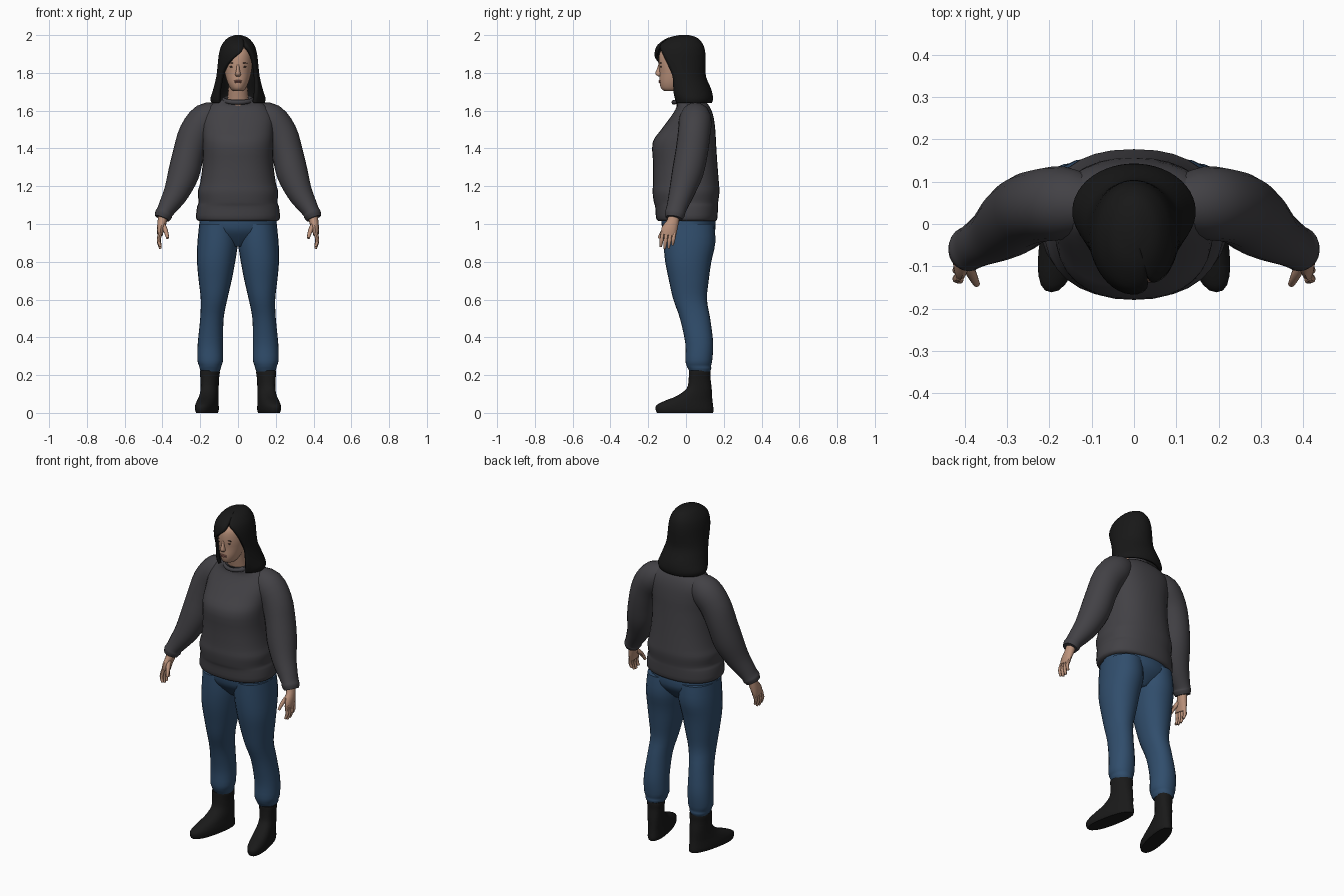
import bpy, bmesh, math
from mathutils import Vector


def material(name, rgb):
    m = bpy.data.materials.new(name)
    m.diffuse_color = (*rgb, 1)
    return m


SKIN = material("skin", (0.50, 0.29, 0.20))
HAIR = material("black hair", (0.009, 0.009, 0.009))
KNIT = material("charcoal knit", (0.055, 0.053, 0.060))
DENIM = material("blue denim", (0.030, 0.075, 0.150))
LEATHER = material("black leather", (0.010, 0.010, 0.010))
LIPS = material("lips", (0.33, 0.14, 0.11))
EYES = material("dark eyes", (0.05, 0.03, 0.025))


def smooth_rows(rows, sub):
    """Catmull-Rom interpolation between the rows of a profile."""
    out = []
    for i in range(len(rows) - 1):
        p = [rows[max(0, min(len(rows) - 1, i + k))] for k in (-1, 0, 1, 2)]
        for s in range(sub):
            t = s / sub
            out.append([0.5 * (2 * b + (c - a) * t + (2 * a - 5 * b + 4 * c - d) * t * t
                               + (3 * b - a - 3 * c + d) * t ** 3)
                        for a, b, c, d in zip(*p)])
    return out + [list(rows[-1])]


def finish(name, bm, mat, mirror=False, angle=45):
    bmesh.ops.recalc_face_normals(bm, faces=bm.faces)
    me = bpy.data.meshes.new(name)
    bm.to_mesh(me)
    bm.free()
    me.materials.append(mat)
    me.shade_smooth()
    me.set_sharp_from_angle(angle=math.radians(angle))
    ob = bpy.data.objects.new(name, me)
    bpy.context.collection.objects.link(ob)
    if mirror:
        ob.modifiers.new("mirror", 'MIRROR')
    return ob


def skin_rings(bm, rings, closed=True, caps=True):
    vs = [[bm.verts.new(p) for p in r] for r in rings]
    n = len(vs[0])
    for a, b in zip(vs, vs[1:]):
        for i in range(n if closed else n - 1):
            j = (i + 1) % n
            bm.faces.new((a[i], a[j], b[j], b[i]))
    if caps:
        bm.faces.new(vs[0])
        bm.faces.new(vs[-1])


def loft(name, rows, mat, n=24, sub=3, power=2.0, shear=0.0, mirror=False):
    """Level rings; each row is (x, y, z, rx, ry)."""
    rings = []
    for x, y, z, rx, ry in smooth_rows(rows, sub):
        ring = []
        for i in range(n):
            a = 2 * math.pi * i / n
            c, s = math.cos(a), math.sin(a)
            py = y + ry * math.copysign(abs(s) ** (2 / power), s)
            px = x + rx * math.copysign(abs(c) ** (2 / power), c) - shear * (py - 0.08)
            ring.append((px, py, z))
        rings.append(ring)
    bm = bmesh.new()
    skin_rings(bm, rings)
    return finish(name, bm, mat, mirror)


def tube_rings(rows, n, sub):
    """Rings square to a path; each row is (x, y, z, r across, r along y)."""
    pts = smooth_rows(rows, sub)
    rings = []
    for k, p in enumerate(pts):
        t = Vector(pts[min(k + 1, len(pts) - 1)][:3]) - Vector(pts[max(k - 1, 0)][:3])
        t.normalize()
        u = Vector((0, 1, 0)).cross(t).normalized()
        v = t.cross(u)
        rings.append([Vector(p[:3]) + u * p[3] * math.cos(2 * math.pi * i / n)
                      + v * p[4] * math.sin(2 * math.pi * i / n) for i in range(n)])
    return rings


def blob(name, loc, size, mat, mirror=False, tilt=0):
    bm = bmesh.new()
    bmesh.ops.create_uvsphere(bm, u_segments=12, v_segments=8, radius=1)
    ct, st = math.cos(tilt), math.sin(tilt)
    for v in bm.verts:
        x, y, z = v.co.x * size[0], v.co.y * size[1], v.co.z * size[2]
        v.co = (loc[0] + x * ct - z * st, loc[1] + y, loc[2] + x * st + z * ct)
    return finish(name, bm, mat, mirror)


# Boots: sole, toe, instep and shaft
loft("boot", [(.147, -.005, 0, .047, .148), (.147, -.007, .015, .052, .153),
              (.147, -.007, .04, .052, .150), (.147, .015, .065, .049, .125),
              (.147, .045, .09, .047, .093), (.148, .07, .13, .045, .066),
              (.148, .072, .18, .047, .058), (.148, .073, .21, .051, .058),
              (.148, .073, .225, .050, .057)],
     LEATHER, power=2.3, shear=.2, mirror=True)

# Trousers
loft("trouser_leg", [(.105, .015, 1.0, .1, .135), (.108, .018, .9, .107, .137),
                     (.116, .012, .8, .101, .122), (.121, .015, .7, .087, .105),
                     (.127, .022, .6, .070, .089), (.138, .048, .5, .062, .080),
                     (.146, .070, .37, .067, .074), (.147, .068, .28, .068, .071),
                     (.147, .068, .25, .059, .065), (.147, .072, .235, .056, .062),
                     (.147, .073, .22, .049, .055)], DENIM, power=2.15, mirror=True)
loft("trouser_seat", [(0, .01, 1.06, .195, .14), (0, .015, .98, .205, .142),
                      (0, .018, .93, .17, .115), (0, .018, .88, .06, .07)], DENIM)

# Sweater: body with gathered hem, sleeves and collar
loft("sweater_body", [(0, .005, 1.015, .205, .150), (0, .004, 1.03, .222, .162),
                      (0, .003, 1.09, .217, .166), (0, 0, 1.115, .209, .170),
                      (0, 0, 1.17, .213, .177), (0, 0, 1.22, .200, .174),
                      (0, -.004, 1.32, .187, .170), (0, -.009, 1.43, .187, .168),
                      (0, .012, 1.50, .190, .143), (0, .033, 1.57, .190, .112),
                      (0, .038, 1.62, .158, .088), (0, .022, 1.65, .105, .077),
                      (0, .005, 1.66, .070, .065)], KNIT, n=32, power=2.35)
bm = bmesh.new()
skin_rings(bm, tube_rings([(.09, .045, 1.585, .06, .06), (.165, .050, 1.555, .088, .086),
                           (.225, .043, 1.48, .088, .086), (.260, .030, 1.38, .083, .086),
                           (.287, .008, 1.27, .083, .083), (.325, -.022, 1.17, .068, .068),
                           (.366, -.045, 1.10, .053, .056), (.387, -.056, 1.065, .045, .053),
                           (.394, -.060, 1.05, .047, .053), (.402, -.064, 1.03, .040, .045)],
                          20, 3))
finish("sleeve", bm, KNIT, True)
bm = bmesh.new()
collar = []
for i in range(28):
    a = 2 * math.pi * i / 28
    d = Vector((math.cos(a), math.sin(a), 0))
    c = Vector((.075 * d.x, .002 + .068 * d.y, 1.658 + .014 * d.y))
    collar.append([c + d * .011 * math.cos(b) + Vector((0, 0, .012 * math.sin(b)))
                   for b in [k * math.pi / 4 for k in range(8)]])
skin_rings(bm, collar + collar[:1], caps=False)
bmesh.ops.remove_doubles(bm, verts=bm.verts, dist=1e-5)
finish("collar", bm, KNIT)

# Hands: palm, four fingers and a thumb
bm = bmesh.new()
skin_rings(bm, tube_rings([(.395, -.062, 1.05, .026, .030), (.402, -.070, 1.01, .024, .032),
                           (.410, -.088, .97, .019, .042), (.413, -.094, .94, .014, .040)], 12, 2))
for i, length in enumerate((.065, .075, .072, .055)):
    y = -.124 + .021 * i
    skin_rings(bm, tube_rings([(.411, y, .955, .011, .011),
                               (.420, y - .006, .945 - length * .5, .010, .010),
                               (.410, y - .010, .945 - length, .007, .007)], 8, 2))
skin_rings(bm, tube_rings([(.400, -.085, 1.0, .014, .014), (.383, -.120, .965, .012, .012),
                           (.372, -.142, .925, .008, .008)], 8, 2))
finish("hand", bm, SKIN, True)

# Head and neck
loft("neck", [(0, .01, 1.60, .06, .055), (0, -.005, 1.66, .056, .052),
              (0, -.02, 1.71, .052, .05), (0, -.03, 1.76, .05, .05)], SKIN, n=18)
loft("head", [(0, -.075, 1.703, .022, .035), (0, -.074, 1.715, .038, .056),
              (0, -.064, 1.75, .056, .076), (0, -.052, 1.80, .070, .088),
              (0, -.047, 1.85, .076, .098), (0, -.040, 1.91, .073, .098),
              (0, -.030, 1.955, .045, .065)], SKIN, n=28)
bm = bmesh.new()
skin_rings(bm, [[Vector((w * math.cos(a), y + d * math.sin(a), z))
                 for a in [k * math.pi / 5 for k in range(10)]]
                for z, y, w, d in ((1.845, -.138, .007, .008), (1.82, -.143, .008, .012),
                                   (1.80, -.144, .013, .020), (1.79, -.142, .016, .019),
                                   (1.782, -.138, .010, .010))])
finish("nose", bm, SKIN, angle=60)
blob("eye", (.031, -.132, 1.832), (.013, .005, .004), EYES, True)
blob("eyebrow", (.033, -.134, 1.852), (.017, .005, .003), EYES, True, -.08)
blob("upper_lip", (0, -.139, 1.758), (.022, .007, .004), LIPS)
blob("lower_lip", (0, -.137, 1.750), (.018, .008, .005), LIPS)

# Hair: open shell with a side parting; rows are (x, y, z, rx, ry, start, end) in degrees
hair_rows = [(0, -.010, 2.000, .015, .025, 25, 25), (0, -.018, 1.985, .055, .080, 25, 25),
             (0, -.029, 1.950, .085, .120, 27, 23), (0, -.032, 1.915, .098, .133, 42, 12),
             (0, -.031, 1.880, .104, .135, 52, -12), (0, -.026, 1.840, .108, .130, 58, -34),
             (0, -.012, 1.780, .115, .118, 60, -52), (0, .014, 1.710, .132, .121, 48, -52),
             (0, .030, 1.665, .146, .113, 38, -46), (0, .032, 1.640, .140, .105, 38, -48)]
shell = []
for x, y, z, rx, ry, s, e in smooth_rows(hair_rows, 3):
    ring = []
    for i in range(37):
        a = math.radians(s + (360 + e - s) * i / 36)
        ring.append((x + rx * math.sin(a), y - ry * math.cos(a), z))
    shell.append(ring)
bm = bmesh.new()
skin_rings(bm, shell, closed=False, caps=False)
bm.faces.new([bm.verts.new(p) for p in shell[0][:-1]])
bmesh.ops.remove_doubles(bm, verts=bm.verts, dist=1e-4)
hair = finish("hair", bm, HAIR)
thick = hair.modifiers.new("thickness", 'SOLIDIFY')
thick.thickness = .018
thick.offset = -1
